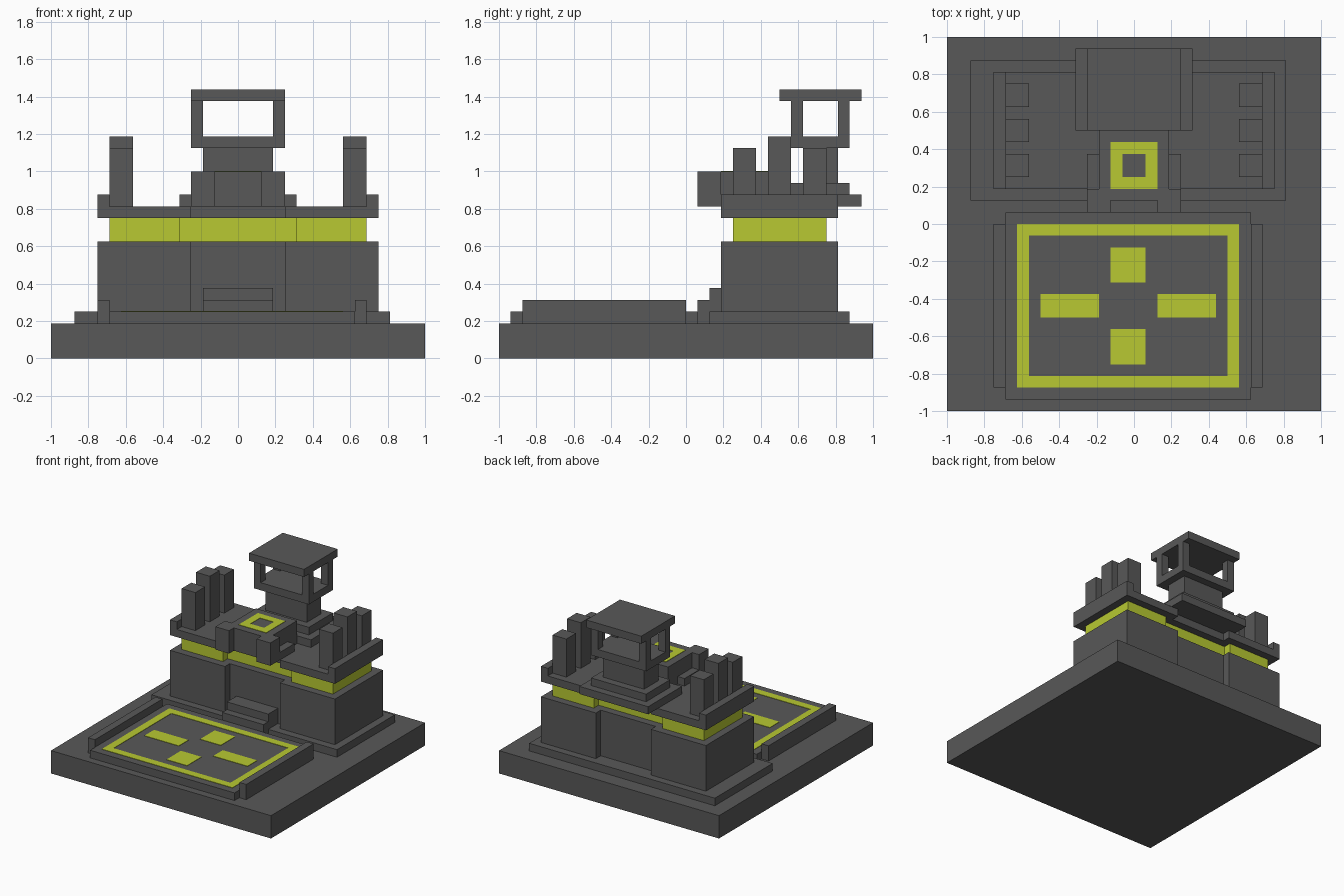
import bpy, bmesh
from mathutils import Matrix, Vector

if "Cube" in bpy.data.objects:
    bpy.data.objects.remove(bpy.data.objects["Cube"])

U = 1 / 16  # everything sits on a 1/16 grid; sizes below are in grid units


def material(name, rgb):
    m = bpy.data.materials.new(name)
    m.diffuse_color = (*rgb, 1)
    m.use_nodes = True
    m.node_tree.nodes["Principled BSDF"].inputs["Base Color"].default_value = m.diffuse_color
    return m


GREY = material("dark_grey", (0.098, 0.098, 0.098))
LIME = material("lime_yellow", (0.479, 0.584, 0.032))


def part(name, *boxes, mat=GREY, mirror=False):
    """One object from boxes (x0, x1, y0, y1, z0, z1), optionally mirrored in x."""
    bm = bmesh.new()
    if mirror:
        boxes = boxes + tuple((-b[1], -b[0], *b[2:]) for b in boxes)
    for x0, x1, y0, y1, z0, z1 in boxes:
        centre = Vector((x0 + x1, y0 + y1, z0 + z1)) * U / 2
        size = Vector((x1 - x0, y1 - y0, z1 - z0)) * U
        bmesh.ops.create_cube(bm, size=1, matrix=Matrix.Translation(centre) @ Matrix.Diagonal(size).to_4x4())
    me = bpy.data.meshes.new(name)
    bm.to_mesh(me)
    bm.free()
    me.materials.append(mat)
    ob = bpy.data.objects.new(name, me)
    bpy.context.collection.objects.link(ob)
    return ob


def frame(x0, x1, y0, y1, w, z):
    """Four thin strips forming a painted rectangular outline."""
    t = z + 0.05
    return ((x0, x1, y0, y0 + w, z, t), (x0, x1, y1 - w, y1, z, t),
            (x0, x0 + w, y0 + w, y1 - w, z, t), (x1 - w, x1, y0 + w, y1 - w, z, t))


# Ground base and plinth
part("base", (-16, 16, -16, 16, 0, 3))
part("plinth", (-14, 13, 2, 14, 3, 4))

# Landing pad with rails and painted markings
part("landing_pad", (-11, 10, -15, 1, 3, 4))
part("pad_rails", (-12, -11, -14, 0, 3, 5), (10, 11, -14, 0, 3, 5))
part("pad_outline", *frame(-10, 9, -14, 0, 1, 4), mat=LIME)
part("pad_marks", (-8, -3, -8, -6, 4, 4.05), (2, 7, -8, -6, 4, 4.05),
     (-2, 1, -5, -2, 4, 4.05), (-2, 1, -12, -9, 4, 4.05), mat=LIME)

# Entrance steps
part("entrance_steps", (-3, 3, 1, 2, 3, 5), (-3, 3, 2, 4, 3, 6))

# Main building: two side blocks with a recessed middle
part("side_blocks", (4, 12, 3, 13, 4, 10), mirror=True)
part("middle_block", (-4, 4, 4, 12, 4, 10))
part("side_light_bands", (5, 11, 4, 12, 10, 12), mat=LIME, mirror=True)
part("middle_light_band", (-5, 5, 5, 11, 10, 12), mat=LIME)

# Roof deck with outer parapets and pillars
part("side_decks", (4, 12, 3, 13, 12, 13), mirror=True)
part("middle_deck", (-4, 4, 4, 12, 12, 13))
part("parapets", (11, 12, 3, 13, 13, 14), mirror=True)
part("roof_pillars", *[(9, 11, y, y + 2, 13, h) for y, h in ((4, 18), (7, 19), (10, 18))], mirror=True)

# Front balcony block with prongs, side ledges and a painted square
part("front_balcony", (-3, 3, 2, 8, 13, 16))
part("balcony_prongs", (2, 4, 1, 3, 13, 16), mirror=True)
part("balcony_ledges", (3, 4, 3, 6, 13, 14), mirror=True)
part("balcony_mark", *frame(-2, 2, 3, 7, 1, 16), mat=LIME)

# Control tower: stepped foot, stem, open cabin and roof
part("tower_foot", (-5, 5, 8, 15, 13, 14), (-4, 4, 9, 14, 14, 15))
part("tower_stem", (-3, 3, 10, 13, 15, 18))
part("cabin_floor", (-4, 4, 9, 14, 18, 19))
part("cabin_posts", (3, 4, 9, 10, 19, 22), (3, 4, 13, 14, 19, 22), mirror=True)
part("cabin_roof", (-4, 4, 8, 15, 22, 23))
